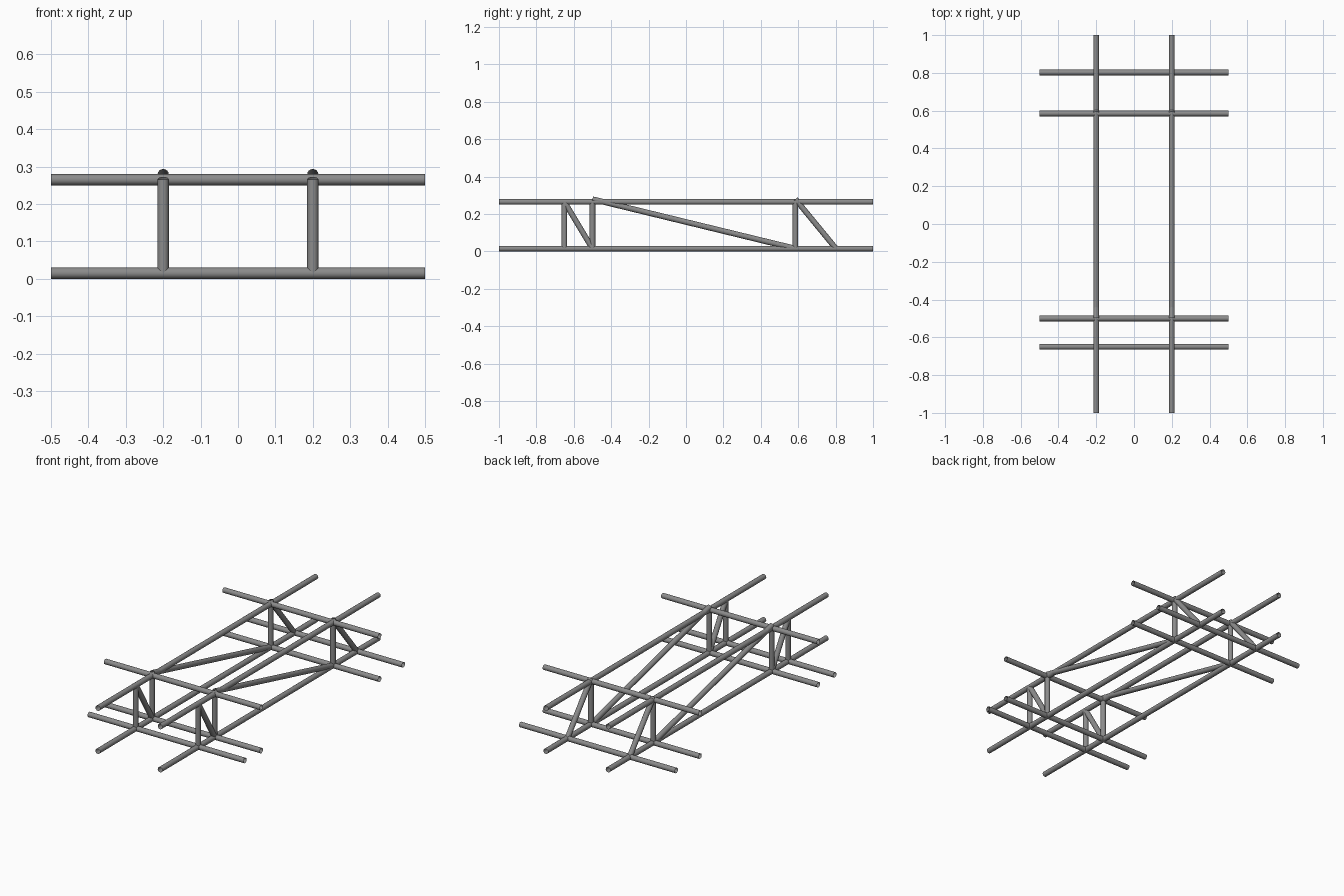
import bpy
from mathutils import Vector
from math import radians

if "Cube" in bpy.data.objects:
    bpy.data.objects.remove(bpy.data.objects["Cube"])

R = 0.015            # tube radius
LOW, HIGH = 0.015, 0.265
FRONT, MID_F, MID_B, BACK = -0.65, -0.5, 0.585, 0.802

steel = bpy.data.materials.new("dark_steel")
steel.diffuse_color = (0.26, 0.26, 0.26, 1)
steel.use_nodes = True
steel.node_tree.nodes["Principled BSDF"].inputs["Base Color"].default_value = steel.diffuse_color


def tube(name, a, b):
    """Open-ended round tube from a to b."""
    a, b = Vector(a), Vector(b)
    d = b - a
    bpy.ops.mesh.primitive_cylinder_add(vertices=16, radius=R, depth=d.length,
                                        end_fill_type='NOTHING', location=(a + b) / 2)
    o = bpy.context.object
    o.name = name
    o.rotation_euler = d.to_track_quat('Z', 'Y').to_euler()
    o.data.materials.append(steel)
    bpy.ops.object.shade_smooth_by_angle(angle=radians(35))


# crossbars
for y in (FRONT, MID_F, MID_B, BACK):
    tube("lower_crossbar", (-0.5, y, LOW), (0.5, y, LOW))
for y in (MID_F, MID_B):
    tube("upper_crossbar", (-0.5, y, HIGH), (0.5, y, HIGH))

for side, x in (("left", -0.2), ("right", 0.2)):
    # long rails
    tube(side + "_lower_rail", (x, -1, LOW), (x, 1, LOW))
    tube(side + "_upper_rail", (x, -1, HIGH), (x, 1, HIGH))
    # uprights
    for y in (FRONT, MID_F, MID_B):
        tube(side + "_post", (x, y, LOW), (x, y, HIGH))
    # diagonal braces, the two rear ones poke slightly above the rail
    for y0, z0, y1 in ((FRONT, HIGH, MID_F), (MID_F, 0.279, MID_B), (MID_B, 0.279, BACK)):
        tube(side + "_brace", (x, y0, z0), (x, y1, LOW))
